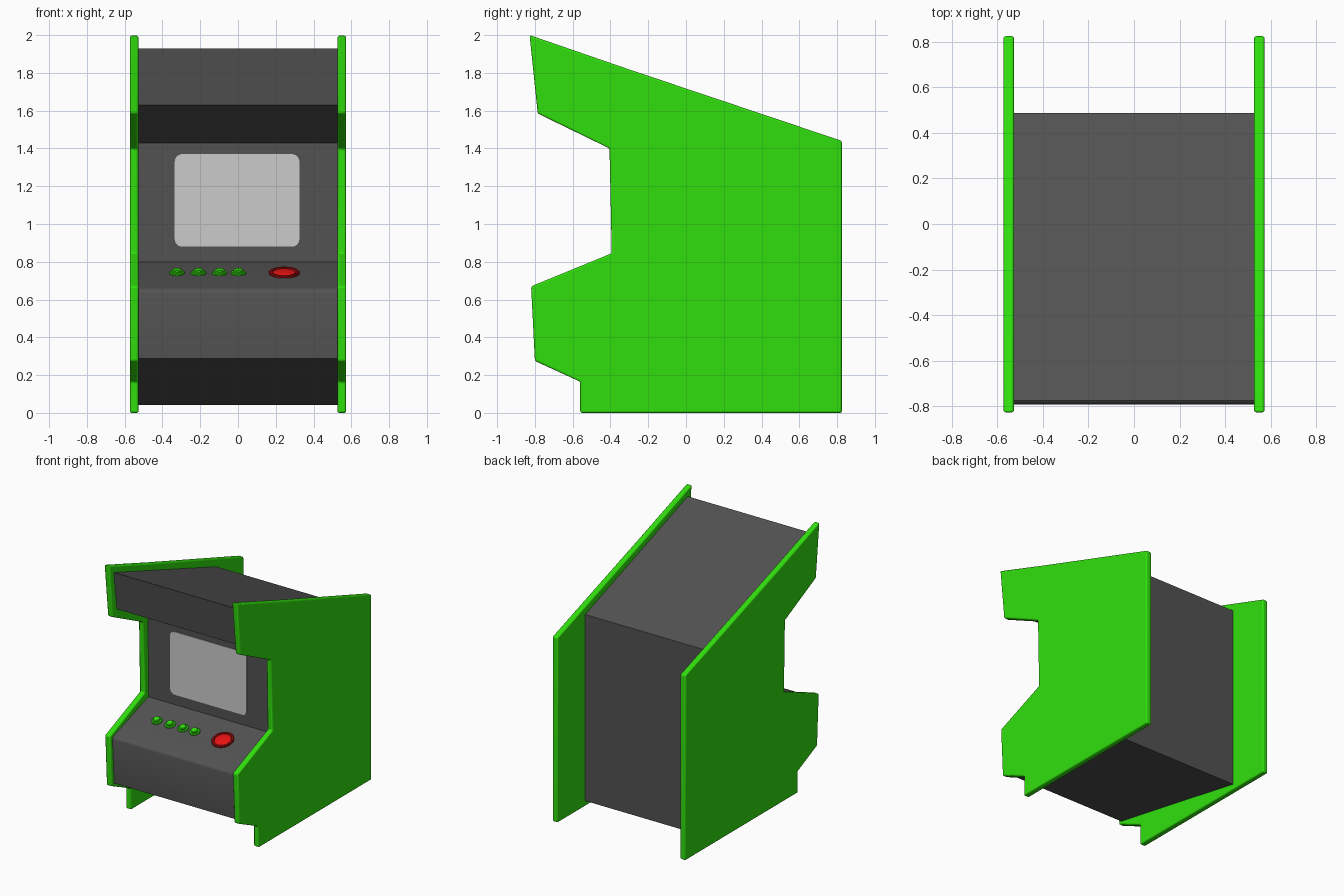
import bpy, bmesh, math
from mathutils import Vector, Matrix

if "Cube" in bpy.data.objects:
    bpy.data.objects.remove(bpy.data.objects["Cube"])


def material(name, rgb):
    m = bpy.data.materials.new(name)
    m.diffuse_color = (*rgb, 1)
    m.use_nodes = True
    m.node_tree.nodes["Principled BSDF"].inputs["Base Color"].default_value = m.diffuse_color
    return m


GREEN = material("green", (0.03, 0.74, 0.004))
DARK = material("dark_grey", (0.085, 0.085, 0.085))
GLASS = material("screen_grey", (0.55, 0.55, 0.55))
RED = material("red", (0.8, 0.006, 0.006))
DARK_RED = material("dark_red", (0.35, 0.004, 0.004))


def finish(name, bm, mat, smooth=False):
    bmesh.ops.recalc_face_normals(bm, faces=bm.faces)
    me = bpy.data.meshes.new(name)
    bm.to_mesh(me)
    bm.free()
    ob = bpy.data.objects.new(name, me)
    bpy.context.collection.objects.link(ob)
    me.materials.append(mat)
    if smooth:
        bpy.ops.object.select_all(action='DESELECT')
        ob.select_set(True)
        bpy.context.view_layer.objects.active = ob
        bpy.ops.object.shade_smooth_by_angle(angle=math.radians(35))
    return ob


def prism(name, pts, vec, mat, smooth=False):
    """Extrude a closed outline of 3D points along vec."""
    bm = bmesh.new()
    face = bm.faces.new([bm.verts.new(p) for p in pts])
    ext = bmesh.ops.extrude_face_region(bm, geom=[face], use_keep_orig=True)
    bmesh.ops.translate(bm, vec=vec, verts=[g for g in ext["geom"] if isinstance(g, bmesh.types.BMVert)])
    return finish(name, bm, mat, smooth)


def lathe(name, profile, matrix, mat, n=32):
    """Spin (radius, height) points around local z, closing the axis ends."""
    bm = bmesh.new()
    vs = [bm.verts.new((r, 0, h)) for r, h in profile]
    es = [bm.edges.new(p) for p in zip(vs, vs[1:])]
    bmesh.ops.spin(bm, geom=vs + es, cent=(0, 0, 0), axis=(0, 0, 1),
                   angle=2 * math.pi, steps=n, use_merge=True)
    bmesh.ops.remove_doubles(bm, verts=bm.verts, dist=1e-5)
    bmesh.ops.transform(bm, matrix=matrix, verts=bm.verts)
    return finish(name, bm, mat, True)


# Side panels
side = [(-0.828, 2.0), (-0.785, 1.585), (-0.405, 1.40), (-0.393, 0.845),
        (-0.82, 0.67), (-0.80, 0.275), (-0.56, 0.165), (-0.56, 0),
        (0.825, 0), (0.825, 1.44), (-0.3, 1.818)]
for label, s in (("left", -1), ("right", 1)):
    panel = prism(label + "_side_panel", [(s * 0.527, y, z) for y, z in side],
                  (s * 0.046, 0, 0), GREEN, True)
    bev = panel.modifiers.new("rounded_rim", 'BEVEL')
    bev.width = 0.01
    bev.segments = 3
    bev.limit_method = 'ANGLE'

# Cabinet body, with a rounded front lip on the control deck
lip = [(-0.768, 0.661), (-0.78, 0.655), (-0.788, 0.647), (-0.792, 0.635)]
body = [(-0.775, 1.93), (-0.737, 1.63), (-0.352, 1.43), (-0.35, 0.80)] + lip + \
       [(-0.77, 0.287), (0.487, 0.042), (0.487, 1.493)]
prism("cabinet_body", [(-0.53, y, z) for y, z in body], (1.06, 0, 0), DARK, True)

# Screen with rounded corners
outline = []
for cx, cz, start in ((0.285, 1.33, 0), (-0.295, 1.33, 90), (-0.295, 0.92, 180), (0.285, 0.92, 270)):
    for i in range(7):
        a = math.radians(start + i * 15)
        outline.append((cx + 0.04 * math.cos(a), -0.357, cz + 0.04 * math.sin(a)))
prism("screen", outline, (0, 0.02, 0), GLASS)

# Controls sit on the sloping deck
tilt = math.atan2(0.80 - 0.661, 0.768 - 0.35)


def deck(x, y=-0.535):
    z = 0.80 + (y + 0.35) * math.tan(tilt)
    return Matrix.Translation((x, y, z)) @ Matrix.Rotation(tilt, 4, 'X')


# Push buttons: flat collar and raised cap
for i, x in enumerate((-0.323, -0.209, -0.097, 0.002)):
    lathe(f"push_button_{i + 1}",
          [(0, -0.01), (0.04, -0.01), (0.04, 0.006), (0.036, 0.01), (0.027, 0.01),
           (0.027, 0.018), (0.022, 0.023), (0, 0.024)], deck(x), GREEN)

# Trackball: collar ring and low dome
lathe("trackball_collar",
      [(0, -0.01), (0.081, -0.01), (0.081, 0.008), (0.077, 0.012), (0.066, 0.012),
       (0.062, 0.004), (0, 0.004)], deck(0.245), DARK_RED)
dome = [(0.062 * math.cos(math.radians(a)), 0.003 + 0.014 * math.sin(math.radians(a)))
        for a in range(0, 90, 15)] + [(0, 0.017)]
lathe("trackball", [(0, 0.003)] + dome, deck(0.245), RED)
